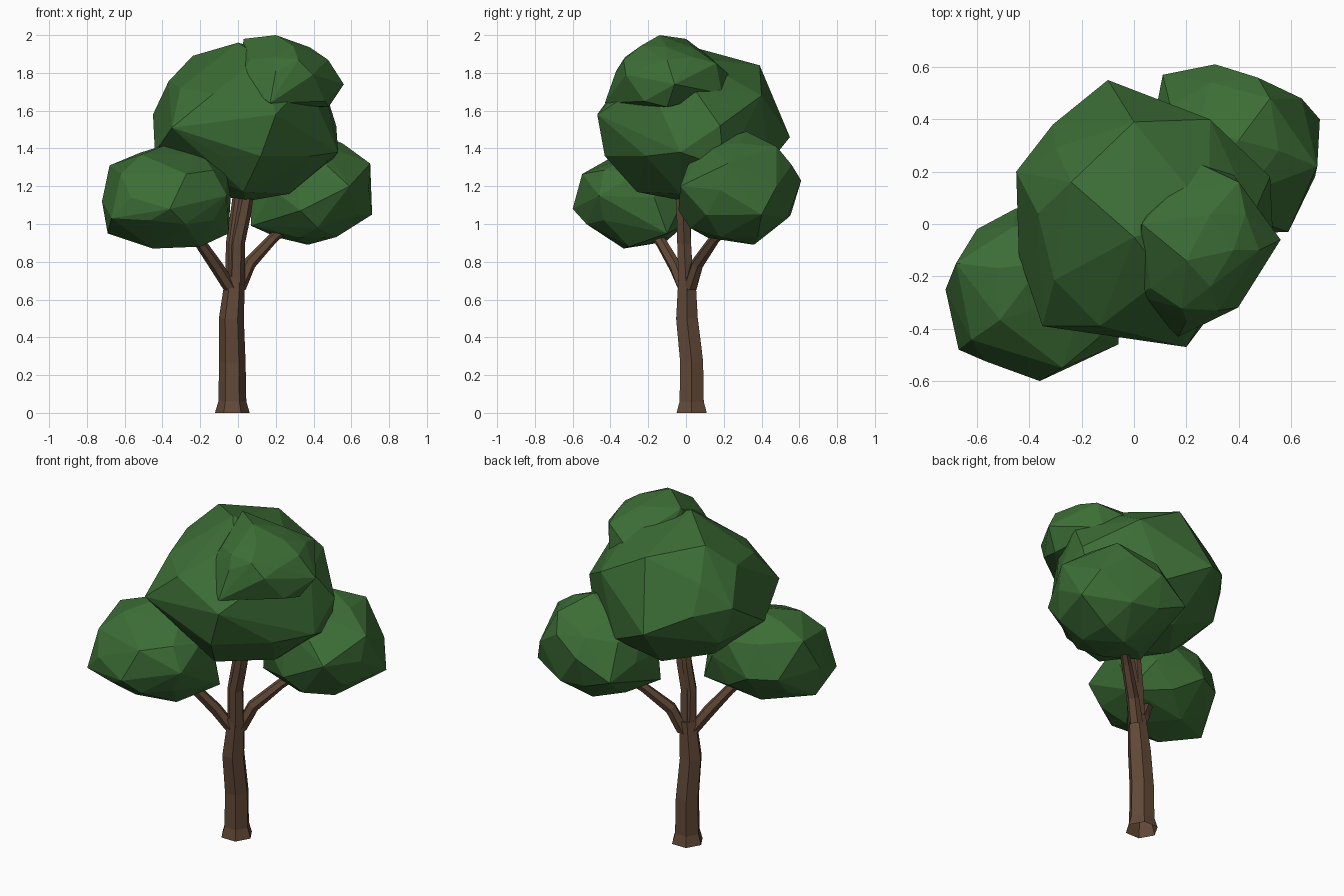
import bpy, bmesh, math, random
from mathutils import Vector

random.seed(4)
cube = bpy.data.objects.get("Cube")
if cube:
    bpy.data.objects.remove(cube, do_unlink=True)


def make_material(name, rgb):
    mat = bpy.data.materials.new(name)
    mat.use_nodes = True
    colour = (*rgb, 1.0)
    mat.diffuse_color = colour
    shader = next(n for n in mat.node_tree.nodes if n.type == 'BSDF_PRINCIPLED')
    shader.inputs["Base Color"].default_value = colour
    shader.inputs["Roughness"].default_value = 0.9
    return mat


leaf_green = make_material("leaf green", (0.045, 0.153, 0.036))
bark_brown = make_material("bark brown", (0.12, 0.066, 0.038))


def finish(bm, name, material):
    bmesh.ops.recalc_face_normals(bm, faces=bm.faces[:])
    mesh = bpy.data.meshes.new(name)
    bm.to_mesh(mesh)
    bm.free()
    mesh.materials.append(material)
    obj = bpy.data.objects.new(name, mesh)
    bpy.context.scene.collection.objects.link(obj)


def limb(name, path, sides=6):
    """Faceted tapering tube, open at the foot, through (x, y, z, radius) stations."""
    bm = bmesh.new()
    centres = [Vector(p[:3]) for p in path]
    rings = []
    for i, centre in enumerate(centres):
        before, after = centres[max(i - 1, 0)], centres[min(i + 1, len(path) - 1)]
        along = (after - before).normalized()
        if i == 0:
            along = Vector((0, 0, 1))
        side = Vector((0, 1, 0)).cross(along).normalized()
        front = along.cross(side)
        ring = []
        for k in range(sides):
            a = math.tau * k / sides
            offset = side * math.cos(a) + front * math.sin(a)
            ring.append(bm.verts.new(centre + offset * path[i][3]))
        rings.append(ring)
    for low, high in zip(rings, rings[1:]):
        for k in range(sides):
            n = (k + 1) % sides
            bm.faces.new((low[k], low[n], high[n], high[k]))
    bm.faces.new(rings[-1])
    finish(bm, name, bark_brown)


def clump(name, centre, radii, corners):
    """Rough faceted ball of leaves, pulled out to a few prominent corners."""
    centre = Vector(centre)

    def unit(point):
        return Vector(d / r for d, r in zip(Vector(point) - centre, radii)).normalized()

    pulls = [unit(c) for c in corners]
    points = [Vector(c) for c in corners]
    bm = bmesh.new()
    bmesh.ops.create_icosphere(bm, subdivisions=2, radius=1)
    for v in bm.verts:
        # leave room round each corner so the facets stay large
        if max(v.co.normalized().dot(p) for p in pulls) < 0.92:
            size = random.uniform(0.95, 1.0)
            points.append(centre + Vector(c * r * size for c, r in zip(v.co, radii)))
    bm.clear()
    for point in points:
        bm.verts.new(point)
    bmesh.ops.convex_hull(bm, input=bm.verts[:], use_existing_faces=False)
    loose = [v for v in bm.verts if not v.link_faces]
    bmesh.ops.delete(bm, geom=loose, context='VERTS')
    finish(bm, name, leaf_green)


# Trunk with a flared foot, then two stems running up into the crown
limb("trunk", [(-.03, .03, 0, .092), (-.03, .03, .06, .074), (-.03, .03, .27, .07),
               (-.035, .005, .5, .066), (-.015, .005, .72, .052)])
limb("main_stem", [(-.01, 0, .68, .046), (-.005, -.01, .9, .042),
                   (.03, -.015, 1.06, .04), (.055, -.02, 1.2, .034)])
limb("second_stem", [(-.03, .005, .66, .038), (-.03, -.005, .9, .034),
                     (-.01, .005, 1.06, .03), (.005, .005, 1.2, .026)])

# Side branches
limb("right_branch", [(-.035, -.005, .65, .04), (-.11, -.055, .77, .035),
                      (-.2, -.13, .9, .03), (-.3, -.22, 1.02, .022)])
limb("left_branch", [(0, .02, .65, .04), (.06, .06, .79, .035),
                     (.18, .15, .92, .028), (.3, .25, 1.02, .022)])

# Leaf clumps
clump("main_crown", (.04, .04, 1.54), (.49, .5, .42), [
    (0, -.05, 1.96), (-.24, .16, 1.89), (0, .39, 1.84), (.29, .4, 1.68),
    (-.13, -.39, 1.69), (-.35, -.39, 1.51), (.2, -.47, 1.58), (.53, -.03, 1.38),
    (.52, .18, 1.52), (.47, .2, 1.3), (-.1, .55, 1.46), (-.31, .38, 1.56),
    (-.45, .2, 1.58), (-.38, .22, 1.36), (-.44, -.12, 1.38), (.12, -.43, 1.36),
    (.27, -.03, 1.16), (.03, -.26, 1.17), (.04, 0, 1.12)])

clump("right_clump", (-.37, -.27, 1.14), (.35, .33, .28), [
    (-.36, -.6, 1.08), (-.67, -.48, 1.03), (-.68, -.15, 1.31), (-.35, -.15, 1.43),
    (-.72, -.25, 1.12), (-.69, -.25, .95), (-.06, -.46, 1.15), (-.45, -.33, .87),
    (-.2, -.3, .88), (-.45, .06, 1.1), (-.6, -.02, 1.1), (-.05, -.1, .95),
    (-.4, -.45, 1.29)])

clump("left_clump", (.38, .28, 1.18), (.34, .33, .3), [
    (.31, .61, 1.23), (.71, .4, 1.05), (.7, .22, 1.32), (.59, -.03, 1.2),
    (.42, .02, .98), (.4, .32, 1.49), (.37, .36, .89), (.64, .48, 1.2),
    (.07, .14, .99), (.11, .57, 1.12), (.52, .48, 1.41), (.33, -.04, 1.07)])

clump("top_clump", (.25, -.1, 1.79), (.26, .28, .18), [
    (.2, -.14, 2), (.03, 0, 1.98), (.4, .16, 1.85), (.56, -.06, 1.74),
    (.48, -.1, 1.62), (.17, -.43, 1.64), (.2, -.37, 1.81), (.25, .23, 1.79),
    (.43, -.23, 1.83), (.46, -.22, 1.65), (.38, .19, 1.69), (0, -.27, 1.76)])
